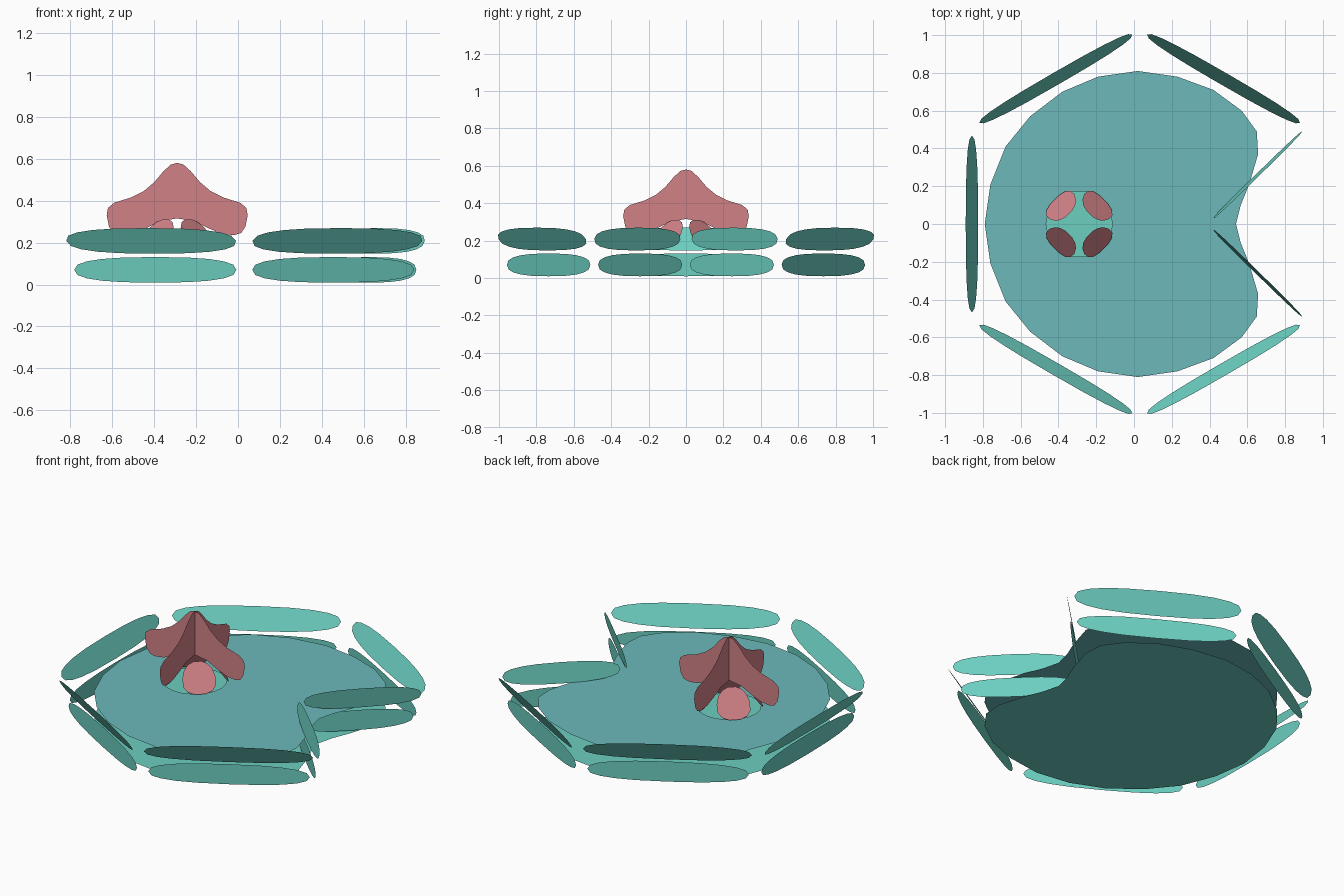
import bpy
from math import sin, cos, pi, radians
from mathutils import Vector

if "Cube" in bpy.data.objects:
    bpy.data.objects.remove(bpy.data.objects["Cube"])


def material(name, rgb):
    m = bpy.data.materials.new(name)
    m.diffuse_color = (*rgb, 1)
    m.use_nodes = True
    m.node_tree.nodes["Principled BSDF"].inputs["Base Color"].default_value = m.diffuse_color
    return m


TEAL = material("teal", (0.15, 0.62, 0.53))
WATER = material("water_blue", (0.15, 0.48, 0.50))
PINK = material("pink", (0.64, 0.22, 0.24))


def sheet(name, pts, mat):
    """One flat single-sided outline."""
    me = bpy.data.meshes.new(name)
    me.from_pydata([tuple(p) for p in pts], [], [list(range(len(pts)))])
    me.materials.append(mat)
    ob = bpy.data.objects.new(name, me)
    bpy.context.collection.objects.link(ob)
    return ob


def oval(name, center, u, v, mat, n=20, power=0.78, taper=0.0):
    """Rounded oval spanned by half-axes u and v."""
    center, u, v = Vector(center), Vector(u), Vector(v)
    pts = []
    for i in range(n):
        a = 2 * pi * i / n
        c, s = cos(a), sin(a)
        c = abs(c) ** power * (1 if c > 0 else -1)
        s = abs(s) ** power * (1 if s > 0 else -1)
        pts.append(center + u * c * (1 - taper * s) + v * s)
    return sheet(name, pts, mat)


# Pad outline with a shallow notch on +x, used for floor and water surface
half = [(-.79, 0), (-.76, .21), (-.68, .41), (-.55, .57), (-.38, .70),
        (-.19, .78), (.02, .81), (.23, .78), (.42, .71), (.57, .60),
        (.65, .49), (.657, .37), (.61, .21), (.565, .10), (.54, 0)]
outline = [(x, -y) for x, y in half] + [(x, y) for x, y in half[-2:0:-1]]
sheet("pad_floor", [(x, y, 0) for x, y in outline], TEAL)
sheet("water_surface", [(x, y, 0.147) for x, y in outline], WATER)

# Rim panels: upright lower row, flared upper row
for deg in (60, 120, 180, 240, 300):
    a = radians(deg)
    out = Vector((cos(a), sin(a), 0))
    along = Vector((-sin(a), cos(a), 0))
    mid = Vector((0.03, 0, 0))
    oval(f"lower_rim_panel_{deg}", mid + out * 0.848 + Vector((0, 0, .07)),
         along * 0.446, (0, 0, .061), TEAL)
    oval(f"upper_rim_panel_{deg}", mid + out * 0.888 + Vector((0, 0, .208)),
         along * 0.467, out * 0.033 + Vector((0, 0, .061)), TEAL)

# Panels lining the notch
for side, s in (("back", 1), ("front", -1)):
    oval(f"lower_notch_panel_{side}", (.625, s * .245, .07),
         (.225, s * .225, 0), (0, 0, .061), TEAL)
    oval(f"upper_notch_panel_{side}", (.655, s * .26, .208),
         (.235, s * .23, 0), (.006, -s * .006, .061), TEAL)

# Flower base leaf
FX = -0.29
oval("flower_leaf", (FX, 0, .157), (.178, 0, 0), (0, .178, 0), TEAL, 18, 1.0)

# Crossed upright petals
prof = [(0, .58), (.03, .572), (.065, .54), (.11, .487), (.16, .445),
        (.22, .415), (.30, .390), (.33, .365), (.336, .33), (.325, .275),
        (.305, .245), (.27, .235), (.21, .243), (.15, .268), (.08, .303), (0, .315)]
full = prof + [(-r, z) for r, z in prof[-2:0:-1]]
sheet("upright_petals_x", [(FX + r, 0, z) for r, z in full], PINK)
sheet("upright_petals_y", [(FX, r, z) for r, z in full], PINK)

# Four small drooping petals on the diagonals
for i in range(4):
    a = pi / 4 + i * pi / 2
    out = Vector((cos(a), sin(a), 0))
    along = Vector((-sin(a), cos(a), 0))
    oval(f"small_petal_{i + 1}", Vector((FX, 0, .235)) + out * 0.13,
         along * 0.093, out * -0.055 + Vector((0, 0, .077)), PINK, 14, 0.85, 0.15)
